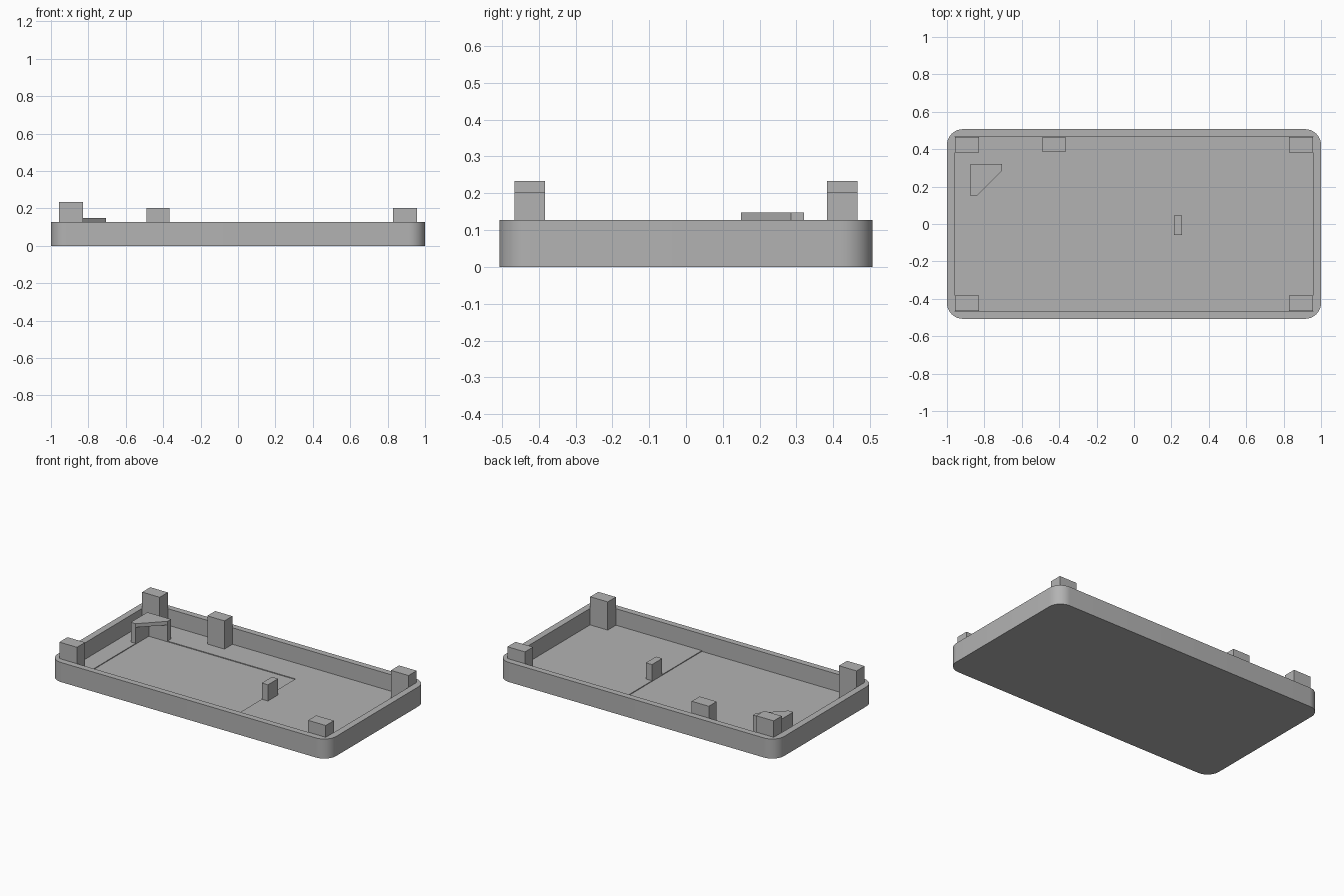
import bpy, bmesh, math

if "Cube" in bpy.data.objects:
    bpy.data.objects.remove(bpy.data.objects["Cube"], do_unlink=True)

grey = bpy.data.materials.new("plain_grey")
grey.use_nodes = True
colour = (0.45, 0.45, 0.45, 1)
grey.diffuse_color = colour
grey.node_tree.nodes["Principled BSDF"].inputs["Base Color"].default_value = colour


def prism(name, outline, z0, z1):
    """Extrude a flat counter-clockwise outline from z0 to z1."""
    bm = bmesh.new()
    base = bm.faces.new([bm.verts.new((x, y, z0)) for x, y in outline])
    top = bmesh.ops.extrude_face_region(bm, geom=[base])["geom"]
    bmesh.ops.translate(bm, vec=(0, 0, z1 - z0),
                        verts=[v for v in top if isinstance(v, bmesh.types.BMVert)])
    bmesh.ops.recalc_face_normals(bm, faces=bm.faces)
    mesh = bpy.data.meshes.new(name)
    bm.to_mesh(mesh)
    bm.free()
    mesh.materials.append(grey)
    obj = bpy.data.objects.new(name, mesh)
    bpy.context.collection.objects.link(obj)
    return obj


def box(name, x0, x1, y0, y1, z0, z1):
    return prism(name, [(x0, y0), (x1, y0), (x1, y1), (x0, y1)], z0, z1)


def rounded_rect(hx, hy, r, steps=10):
    points = []
    for quarter, (sx, sy) in enumerate([(1, 1), (-1, 1), (-1, -1), (1, -1)]):
        for i in range(steps + 1):
            a = (quarter + i / steps) * math.pi / 2
            points.append((sx * (hx - r) + r * math.cos(a), sy * (hy - r) + r * math.sin(a)))
    return points


def cut(target, cutter):
    """Subtract the cutter, bake the result and drop the cutter."""
    bpy.context.view_layer.objects.active = target
    mod = target.modifiers.new("cut", 'BOOLEAN')
    mod.operation = 'DIFFERENCE'
    mod.solver = 'EXACT'
    mod.object = cutter
    bpy.ops.object.modifier_apply(modifier=mod.name)
    bpy.data.objects.remove(cutter, do_unlink=True)


RIM, FLOOR, RECESS = 0.127, 0.02, 0.015
IN_X, IN_Y = 0.957, 0.467

# Tray with rounded corners, hollow inside, with a shallow component recess
tray = prism("tray", rounded_rect(1, 0.507, 0.085), 0, RIM)
cut(tray, box("hollow_cutter", -IN_X, IN_X, -IN_Y, IN_Y, FLOOR, 0.3))
cut(tray, box("recess_cutter", -0.84, 0.213, -IN_Y, 0.285, RECESS, 0.06))
bpy.ops.object.select_all(action='DESELECT')
tray.select_set(True)
bpy.context.view_layer.objects.active = tray
bpy.ops.object.shade_smooth_by_angle(angle=math.radians(30))

# Corner posts, taller on the -x side
for side, sx, height in (("right", -1, 0.233), ("left", 1, 0.203)):
    for end, sy in (("front", -1), ("back", 1)):
        xs = sorted((sx * 0.83, sx * (IN_X - 0.001)))
        ys = sorted((sy * 0.383, sy * (IN_Y - 0.001)))
        box(f"{end}_{side}_post", *xs, *ys, RECESS, height)

# Extra post on the back wall and slim post on the floor
box("back_middle_post", -0.49, -0.367, 0.385, IN_Y - 0.001, RECESS, 0.203)
box("slim_post", 0.213, 0.257, -0.06, 0.045, RECESS, 0.125)

# Corner bracket: two walls in an L under a clipped triangular plate
x0, x1, y0, y1, t = -0.875, -0.705, 0.15, 0.32, 0.035
prism("bracket_walls", [(x0, y0), (x0 + t, y0), (x0 + t, y1 - t),
                        (x1, y1 - t), (x1, y1), (x0, y1)], RECESS, 0.124)
prism("bracket_plate", [(x0, y0), (x0 + t, y0), (x1, y1 - t),
                        (x1, y1), (x0, y1)], 0.124, 0.148)
